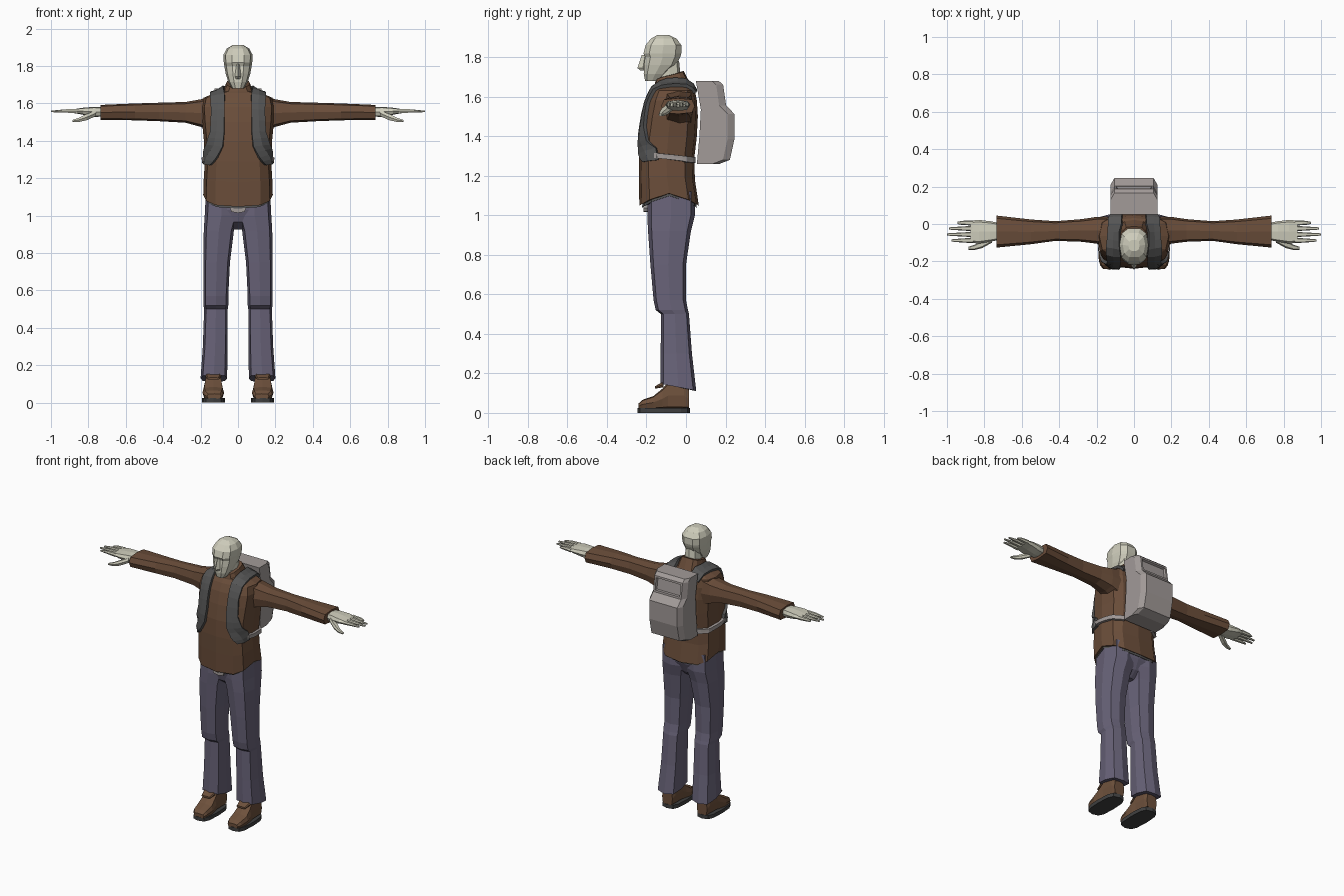
import bpy
import bmesh
from math import sin, cos, pi, copysign

default_cube = bpy.data.objects.get("Cube")
if default_cube:
    bpy.data.objects.remove(default_cube, do_unlink=True)


def material(name, red, green, blue):
    mat = bpy.data.materials.new(name)
    mat.use_nodes = True
    color = (red, green, blue, 1.0)
    mat.diffuse_color = color
    shader = next(n for n in mat.node_tree.nodes if n.type == 'BSDF_PRINCIPLED')
    shader.inputs["Base Color"].default_value = color
    shader.inputs["Roughness"].default_value = 0.9
    return mat


jacket_brown = material("jacket brown", .145, .075, .042)
trouser_violet = material("trouser violet", .14, .125, .19)
pale_skin = material("pale skin", .62, .61, .5)
strap_grey = material("strap grey", .09, .09, .09)
pack_grey = material("pack grey", .36, .325, .315)
shoe_brown = material("shoe brown", .155, .082, .045)
sole_grey = material("sole grey", .05, .05, .05)


def finish(name, bm, mat, mirror=False):
    """Turn a bmesh into a flat-shaded object, optionally mirrored across x."""
    bmesh.ops.recalc_face_normals(bm, faces=bm.faces[:])
    mesh = bpy.data.meshes.new(name)
    bm.to_mesh(mesh)
    bm.free()
    mesh.materials.append(mat)
    obj = bpy.data.objects.new(name, mesh)
    bpy.context.collection.objects.link(obj)
    if mirror:
        mod = obj.modifiers.new("mirror", 'MIRROR')
        mod.use_mirror_merge = False
    return obj


def section(axis, sides, power, t, a_min, a_max, b_min, b_max, dip=0, tilt=0):
    """Rounded cross-section at t on an axis, spanning two ranges across it."""
    points = []
    for i in range(sides):
        c, s = cos(2 * pi * i / sides), sin(2 * pi * i / sides)
        a = (a_min + a_max) / 2 + (a_max - a_min) / 2 * copysign(abs(c) ** power, c)
        b = (b_min + b_max) / 2 + (b_max - b_min) / 2 * copysign(abs(s) ** power, s)
        along = t - dip * abs(s) + tilt * s
        points.append({'x': (along, a, b), 'y': (a, along, b), 'z': (a, b, along)}[axis])
    return points


def skin(bm, rings):
    """Join rings of points with quads and close both ends."""
    loops = [[bm.verts.new(p) for p in ring] for ring in rings]
    count = len(loops[0])
    for low, high in zip(loops, loops[1:]):
        for i in range(count):
            j = (i + 1) % count
            bm.faces.new((low[i], low[j], high[j], high[i]))
    bm.faces.new(loops[0][::-1])
    bm.faces.new(loops[-1])


def loft(name, mat, axis, rows, sides=8, power=.55, mirror=False):
    bm = bmesh.new()
    skin(bm, [section(axis, sides, power, *row) for row in rows])
    return finish(name, bm, mat, mirror)


def centred(rows):
    """Rows given as height, half width, front, back and extras."""
    return [(z, -half, half, *rest) for z, half, *rest in rows]


# Jacket body with its raised collar
jacket = loft("jacket_body", jacket_brown, 'z', centred([
    (1.11, .186, -.236, .065, .062),
    (1.2, .183, -.238, .045, .02),
    (1.29, .177, -.239, .042),
    (1.4, .182, -.234, .055),
    (1.5, .192, -.218, .06),
    (1.58, .197, -.198, .055),
    (1.63, .185, -.175, .045),
    (1.655, .125, -.158, .032),
    (1.665, .078, -.158, .022),
    (1.708, .064, -.152, -.012, 0, .022),
]), sides=12, power=.62)

loft("jacket_lining", strap_grey, 'z', centred([
    (1.098, .176, -.222, .055, .06),
    (1.15, .17, -.215, .04),
]), sides=12, power=.62)

# Sleeves
loft("sleeves", jacket_brown, 'x', [
    (.12, -.12, .04, 1.44, 1.645),
    (.2, -.105, .038, 1.475, 1.622),
    (.28, -.095, .026, 1.497, 1.608),
    (.42, -.09, .015, 1.505, 1.604),
    (.55, -.108, .024, 1.51, 1.6),
    (.735, -.126, .045, 1.512, 1.592),
], mirror=True)

# Hands: palm, four fingers and a thumb
loft("palms", pale_skin, 'x', [
    (.72, -.085, .005, 1.53, 1.58),
    (.77, -.095, .015, 1.528, 1.582),
    (.83, -.105, .022, 1.54, 1.577),
    (.875, -.1, .018, 1.548, 1.57),
], mirror=True)
for finger, y, tip in (("index", -.088, .975), ("middle", -.056, 1.0),
                       ("ring", -.024, .99), ("little", .006, .945)):
    loft(finger + "_fingers", pale_skin, 'x', [
        (.86, y - .014, y + .014, 1.546, 1.572),
        (.92, y - .011, y + .011, 1.55, 1.57),
        (tip, y - .006, y + .006, 1.553, 1.562),
    ], sides=6, power=.7, mirror=True)
loft("thumbs", pale_skin, 'x', [
    (.76, -.1, -.06, 1.53, 1.565),
    (.81, -.128, -.085, 1.508, 1.545),
    (.85, -.138, -.11, 1.5, 1.525),
    (.885, -.138, -.122, 1.5, 1.512),
], sides=6, power=.7, mirror=True)

# Neck, head and nose
loft("neck", pale_skin, 'z', centred([
    (1.64, .05, -.13, -.02),
    (1.78, .048, -.14, -.035),
]), power=.8)
loft("head", pale_skin, 'z', centred([
    (1.68, .032, -.208, -.135),
    (1.715, .052, -.216, -.095),
    (1.76, .066, -.216, -.045),
    (1.8, .073, -.21, -.026),
    (1.818, .076, -.219, -.02),
    (1.86, .078, -.208, -.02),
    (1.893, .06, -.18, -.045),
    (1.912, .03, -.145, -.085),
]), sides=10, power=.75)
loft("nose", pale_skin, 'z', centred([
    (1.732, .012, -.232, -.19),
    (1.745, .017, -.246, -.19),
    (1.81, .008, -.224, -.19),
]), sides=4, power=1)

# Trousers: pelvis, flared legs with a fold at the knee, and a belt buckle
loft("trouser_seat", trouser_violet, 'z', centred([
    (.925, .03, -.12, -.03),
    (.965, .1, -.175, .015),
    (1.03, .165, -.192, .042),
    (1.12, .165, -.195, .045),
]), sides=12)
loft("trouser_legs", trouser_violet, 'z', [
    (.13, .058, .2, -.13, .052, 0, -.02),
    (.3, .056, .188, -.128, .03),
    (.5, .055, .181, -.127, .015),
    (.52, .052, .185, -.153, .01),
    (.57, .052, .184, -.164, 0),
    (.75, .043, .185, -.18, 0),
    (.92, .022, .183, -.192, .025),
    (1.0, 0, .178, -.196, .045),
    (1.12, 0, .172, -.196, .045),
], mirror=True)
loft("belt_buckle", pack_grey, 'y', [
    (-.214, -.042, .042, 1.015, 1.06),
    (-.19, -.042, .042, 1.015, 1.06),
], power=.7)

# Shoes with soles and lace bars
loft("shoes", shoe_brown, 'y', [
    (-.24, .09, .165, .02, .048),
    (-.22, .08, .182, .02, .066),
    (-.165, .074, .19, .02, .085),
    (-.12, .08, .184, .02, .122),
    (-.09, .085, .178, .02, .155),
    (-.01, .087, .175, .02, .155),
    (.015, .092, .17, .02, .12),
], power=.5, mirror=True)
loft("soles", sole_grey, 'z', [
    (z, .07, .193, -.245, .02) for z in (0, .025)
], sides=12, power=.62, mirror=True)
loft("shoe_tongues", shoe_brown, 'y', [
    (-.158, .1, .165, .122, .134),
    (-.115, .09, .175, .13, .158),
], power=.4, mirror=True)


def strap(name, mat, pairs):
    """Ribbon between paired edge points, laid on the jacket and mirrored."""
    bm = bmesh.new()
    rows = [[bm.verts.new(p) for p in pair] for pair in pairs]
    for (a, b), (c, d) in zip(rows, rows[1:]):
        bm.faces.new((a, b, d, c))
    bmesh.ops.subdivide_edges(bm, edges=bm.edges[:], cuts=1, use_grid_fill=True)
    obj = finish(name, bm, mat)
    wrap = obj.modifiers.new("lay on jacket", 'SHRINKWRAP')
    wrap.target = jacket
    wrap.wrap_mode = 'ABOVE_SURFACE'
    wrap.offset = .009
    thick = obj.modifiers.new("thickness", 'SOLIDIFY')
    thick.thickness = .018
    thick.offset = 0
    mod = obj.modifiers.new("mirror", 'MIRROR')
    mod.use_mirror_merge = False


strap("shoulder_straps", strap_grey, [
    ((.062, .06, 1.63), (.13, .06, 1.62)),
    ((.066, 0, 1.68), (.14, 0, 1.665)),
    ((.07, -.09, 1.68), (.145, -.08, 1.665)),
    ((.07, -.17, 1.645), (.145, -.16, 1.63)),
    ((.072, -.21, 1.57), (.14, -.19, 1.56)),
    ((.072, -.23, 1.45), (.147, -.21, 1.45)),
    ((.08, -.24, 1.37), (.168, -.2, 1.38)),
    ((.11, -.24, 1.31), (.185, -.15, 1.34)),
    ((.15, -.22, 1.27), (.185, -.14, 1.28)),
])
strap("waist_straps", pack_grey, [
    ((.19, -.16, 1.29), (.19, -.16, 1.315)),
    ((.19, -.06, 1.28), (.19, -.06, 1.305)),
    ((.18, .02, 1.27), (.18, .02, 1.295)),
    ((.11, .06, 1.265), (.11, .06, 1.29)),
])

# Backpack: side profile spread across x, chamfered, with a sunken pocket
profile = [(.05, 1.68), (.165, 1.68), (.188, 1.66), (.203, 1.555), (.245, 1.512),
           (.245, 1.385), (.222, 1.28), (.165, 1.258), (.055, 1.258),
           (.068, 1.4), (.075, 1.535)]
bm = bmesh.new()
skin(bm, [[(x, y - (inset if y > .1 else 0), z) for y, z in profile]
          for x, inset in ((-.125, .035), (-.105, 0), (.105, 0), (.125, .035))])
pocket = [f for f in bm.faces
          if abs(f.calc_center_median().x) < .01
          and f.calc_center_median().y > .15
          and 1.57 < f.calc_center_median().z < 1.65]
bmesh.ops.recalc_face_normals(bm, faces=bm.faces[:])
bmesh.ops.inset_individual(bm, faces=pocket, thickness=.018)
bmesh.ops.inset_individual(bm, faces=pocket, thickness=.006, depth=-.014)
finish("backpack", bm, pack_grey)
